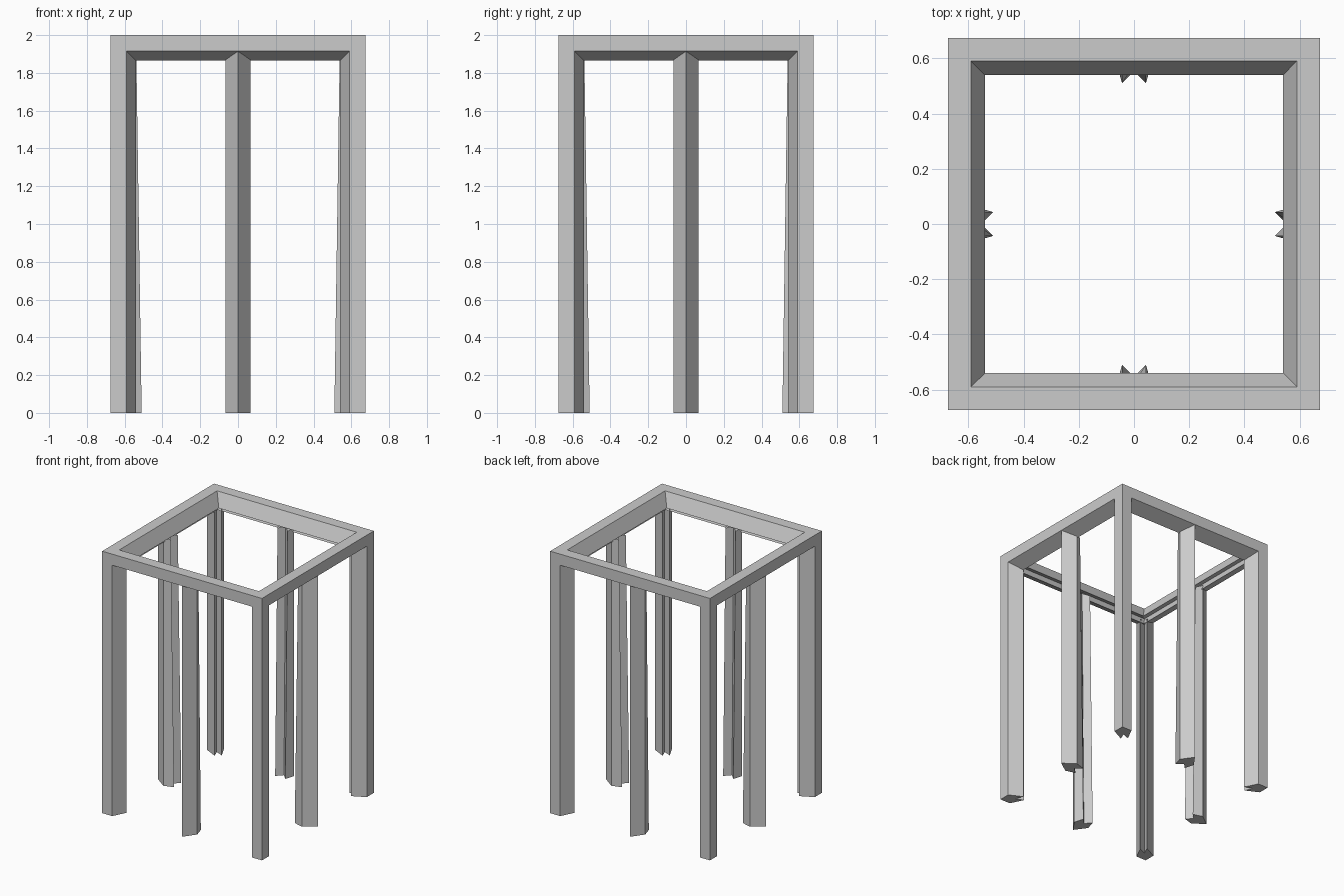
import bpy, bmesh
from math import pi
from mathutils import Matrix

if "Cube" in bpy.data.objects:
    bpy.data.objects.remove(bpy.data.objects["Cube"])

R = 0.675      # outer half width
H = 2.0        # height


def loft(name, rings, closed=False):
    """Skin a sequence of equal-length rings; cap the ends unless closed."""
    bm = bmesh.new()
    loops = [[bm.verts.new(p) for p in ring] for ring in rings]
    n = len(loops[0])
    for k in range(len(loops) if closed else len(loops) - 1):
        a, b = loops[k], loops[(k + 1) % len(loops)]
        for i in range(n):
            j = (i + 1) % n
            bm.faces.new((a[i], a[j], b[j], b[i]))
    if not closed:
        bm.faces.new(loops[0])
        bm.faces.new(loops[-1])
    bmesh.ops.recalc_face_normals(bm, faces=bm.faces)
    me = bpy.data.meshes.new(name)
    bm.to_mesh(me)
    bm.free()
    ob = bpy.data.objects.new(name, me)
    bpy.context.collection.objects.link(ob)
    return ob


# Notched bar section, measured inward from the outer edge
bar = [(0, 0), (0.085, 0), (0.135, 0.10), (0.075, 0.075), (0.10, 0.135), (0, 0.085)]

# Top frame: the bar section swept round a square with mitred corners
frame = [[(sx * (R - u), sy * (R - u), H - v) for u, v in bar]
         for sx, sy in ((-1, -1), (1, -1), (1, 1), (-1, 1))]
loft("top_frame", frame, closed=True)

# Corner legs: same section standing upright, tops buried in the frame
tops = [1.93, 1.92, 1.89, 1.91, 1.89, 1.92]
low = [(-R + u, -R + v, 0) for u, v in bar]
high = [(-R + u, -R + v, z) for (u, v), z in zip(bar, tops)]

# Middle legs: outward ridge, side tips and two inner prongs that flare at the foot
# (x, depth at foot, depth at top, top height)
mid = [(0, 0, 0.001, 1.93), (0.065, 0.09, 0.09, 1.90), (0.043, 0.165, 0.137, 1.88),
       (0, 0.12, 0.10, 1.90), (-0.043, 0.165, 0.137, 1.88), (-0.065, 0.09, 0.09, 1.90)]
mid_low = [(x, -R + d, 0) for x, d, _, _ in mid]
mid_high = [(x, -R + d, z) for x, _, d, z in mid]

for k, side in enumerate(("front", "right", "back", "left")):
    turn = Matrix.Rotation(k * pi / 2, 4, 'Z')
    for name, rings in ((f"corner_leg_{k + 1}", [low, high]),
                        (f"{side}_middle_leg", [mid_low, mid_high])):
        loft(name, rings).data.transform(turn)
